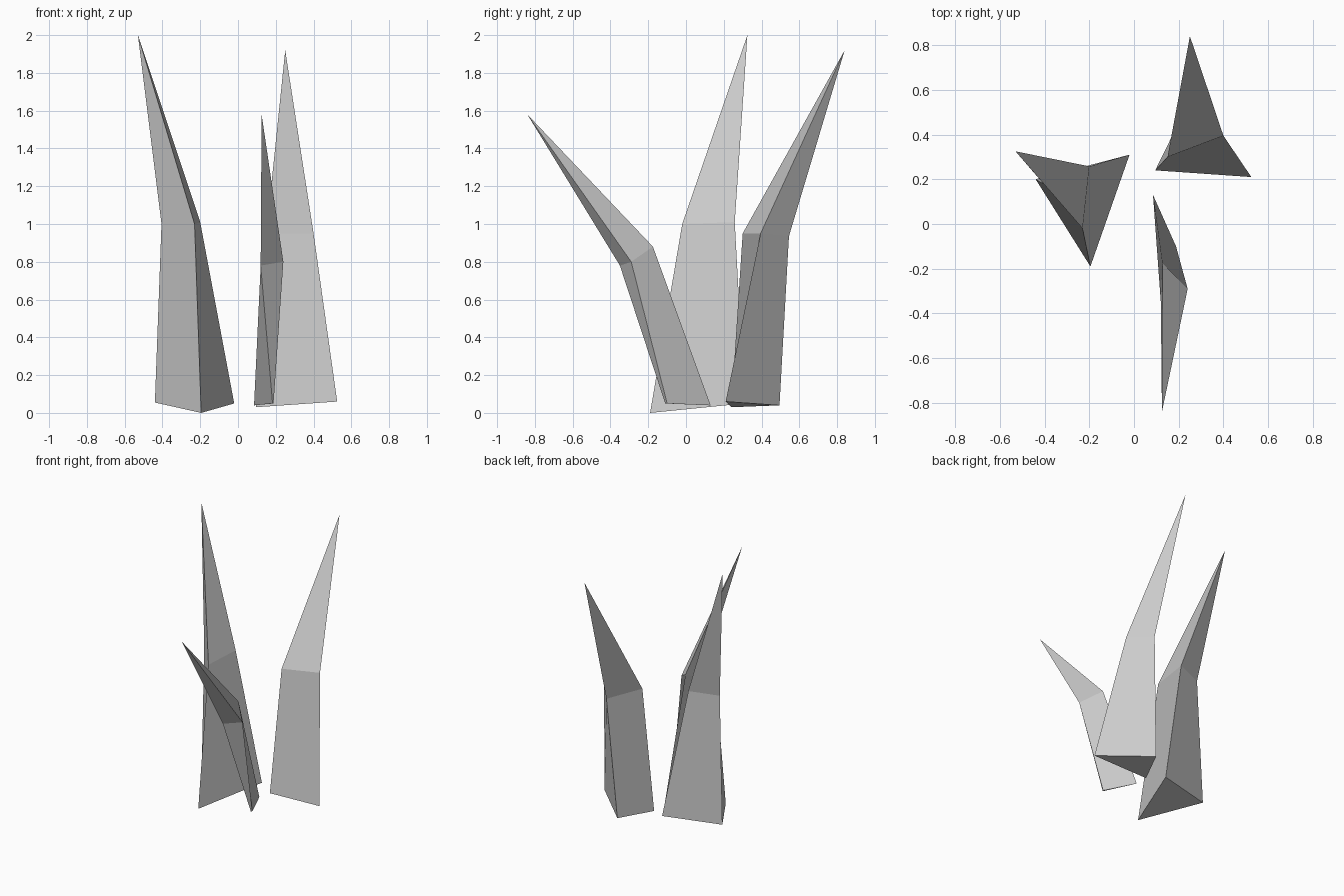
import bpy
import bmesh

if "Cube" in bpy.data.objects:
    bpy.data.objects.remove(bpy.data.objects["Cube"])


def shard(name, base, middle, tip):
    """Closed three-sided shard: base triangle, bent middle ring, pointed tip."""
    bm = bmesh.new()
    low = [bm.verts.new(p) for p in base]
    mid = [bm.verts.new(p) for p in middle]
    top = bm.verts.new(tip)
    bm.faces.new(low)
    for i in range(3):
        j = (i + 1) % 3
        bm.faces.new((low[i], low[j], mid[j], mid[i]))
        bm.faces.new((mid[i], mid[j], top))
    bmesh.ops.recalc_face_normals(bm, faces=bm.faces)
    mesh = bpy.data.meshes.new(name)
    bm.to_mesh(mesh)
    bm.free()
    obj = bpy.data.objects.new(name, mesh)
    bpy.context.collection.objects.link(obj)
    return obj


# Tall blade on the left
shard("left_blade",
      [(-0.195, -0.19, 0.0), (-0.02, 0.31, 0.05), (-0.44, 0.20, 0.055)],
      [(-0.23, -0.02, 1.0), (-0.20, 0.258, 1.01), (-0.405, 0.18, 1.0)],
      (-0.53, 0.325, 2.0))

# Wide blade leaning backwards
shard("back_blade",
      [(0.095, 0.24, 0.03), (0.525, 0.21, 0.06), (0.22, 0.495, 0.04)],
      [(0.15, 0.30, 0.95), (0.40, 0.395, 0.95), (0.275, 0.545, 0.935)],
      (0.25, 0.84, 1.92))

# Thin short blade leaning forwards
shard("front_blade",
      [(0.183, -0.11, 0.05), (0.188, -0.10, 0.05), (0.085, 0.13, 0.04)],
      [(0.12, -0.35, 0.78), (0.24, -0.29, 0.80), (0.127, -0.175, 0.88)],
      (0.125, -0.84, 1.58))
